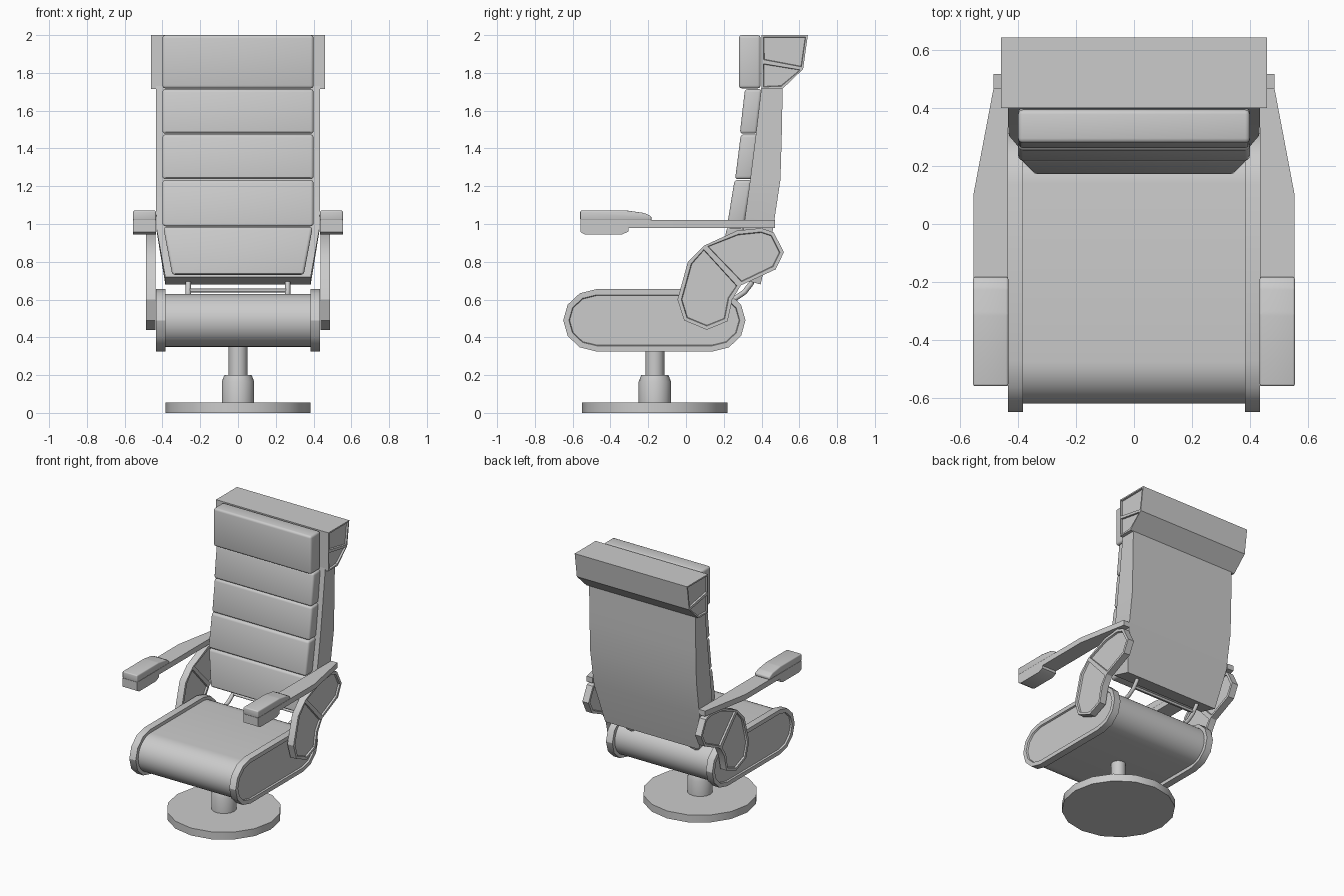
import bpy, bmesh
from math import sin, cos, pi

if "Cube" in bpy.data.objects:
    bpy.data.objects.remove(bpy.data.objects["Cube"])


def finish(name, bm, mirror=False):
    bmesh.ops.recalc_face_normals(bm, faces=bm.faces)
    me = bpy.data.meshes.new(name)
    bm.to_mesh(me)
    bm.free()
    ob = bpy.data.objects.new(name, me)
    bpy.context.collection.objects.link(ob)
    if mirror:
        ob.modifiers.new("mirror", 'MIRROR').use_axis = (True, False, False)
    return ob


def bevel(bm, width, seg=3):
    bmesh.ops.bevel(bm, geom=bm.edges[:], offset=width, segments=seg,
                    affect='EDGES', profile=0.5, clamp_overlap=True)


def prism(name, profile, x0, x1, split=None, rim=0, mirror=False, soft=0):
    """Extrude a (y, z) profile along x; caps may be split and recessed."""
    bm = bmesh.new()
    rings = [[bm.verts.new((x, y, z)) for y, z in profile] for x in (x0, x1)]
    n, caps = len(profile), []
    for k in range(n):
        m = (k + 1) % n
        bm.faces.new((rings[0][k], rings[0][m], rings[1][m], rings[1][k]))
    for r in rings:
        loops = [r]
        if split:
            i, j = split
            loops = [r[i:j + 1], r[j:] + r[:i + 1]]
        caps += [bm.faces.new(l) for l in loops]
    bmesh.ops.recalc_face_normals(bm, faces=bm.faces)
    if rim:
        bmesh.ops.inset_individual(bm, faces=caps, thickness=rim, depth=0)
        bmesh.ops.inset_individual(bm, faces=caps, thickness=0.004, depth=-0.012)
    if soft:
        bevel(bm, soft)
    return finish(name, bm, mirror)


def loft(name, rows, soft=0):
    """Stack of rectangles; row = (half width, y front, z front, y back, z back)."""
    bm = bmesh.new()
    rings = [[bm.verts.new(p) for p in ((-w, yf, zf), (w, yf, zf), (w, yb, zb), (-w, yb, zb))]
             for w, yf, zf, yb, zb in rows]
    for a, b in zip(rings, rings[1:]):
        for k in range(4):
            m = (k + 1) % 4
            bm.faces.new((a[k], a[m], b[m], b[k]))
    bm.faces.new(rings[0])
    bm.faces.new(rings[-1])
    bmesh.ops.recalc_face_normals(bm, faces=bm.faces)
    if soft:
        bevel(bm, soft)
    return finish(name, bm)


def lathe(name, rings, y, sides):
    """Turned part from (radius, z) rings."""
    bm = bmesh.new()
    loops = [[bm.verts.new((r * cos(2 * pi * k / sides), y + r * sin(2 * pi * k / sides), z))
              for k in range(sides)] for r, z in rings]
    for a, b in zip(loops, loops[1:]):
        for k in range(sides):
            m = (k + 1) % sides
            bm.faces.new((a[k], a[m], b[m], b[k]))
    bm.faces.new(loops[0])
    bm.faces.new(loops[-1])
    return finish(name, bm)


def stadium(y0, y1, zc, ry, rz, seg):
    pts = []
    for c, start in ((y1, -pi / 2), (y0, pi / 2)):
        for k in range(2 * seg + 1):
            a = start + pi * k / (2 * seg)
            pts.append((c + ry * cos(a), zc + rz * sin(a)))
    return pts


def tube(name, points, r):
    cu = bpy.data.curves.new(name, 'CURVE')
    cu.dimensions = '3D'
    cu.bevel_depth, cu.bevel_resolution, cu.use_fill_caps = r, 2, True
    sp = cu.splines.new('POLY')
    sp.points.add(len(points) - 1)
    for p, co in zip(sp.points, points):
        p.co = (*co, 1)
    bpy.context.collection.objects.link(bpy.data.objects.new(name, cu))


# Pedestal
lathe("base_disc", [(0.385, 0), (0.385, 0.055)], -0.165, 16)
lathe("pedestal_sleeve", [(0.086, 0.05), (0.086, 0.165), (0.072, 0.2)], -0.165, 16)
lathe("pedestal_column", [(0.05, 0.19), (0.05, 0.37)], -0.165, 16)

# Seat cushion and recessed side panels
prism("seat_cushion", stadium(-0.475, 0.14, 0.49, 0.145, 0.14, 8), -0.39, 0.39)
prism("seat_side_panel", stadium(-0.475, 0.14, 0.49, 0.175, 0.165, 3),
      0.383, 0.435, rim=0.03, mirror=True)

# Bent hinge plates joining seat, arms and back
plate = [(0.095, 0.885), (0.01, 0.80), (-0.045, 0.6), (-0.01, 0.49), (0.11, 0.44), (0.22, 0.485),
         (0.245, 0.6), (0.29, 0.675), (0.475, 0.76), (0.518, 0.85), (0.465, 0.955), (0.4, 0.978), (0.27, 0.965)]
prism("hinge_plate", plate, 0.436, 0.486, split=(0, 7), rim=0.02, mirror=True)

# Arm bar (tapered plan), front grip block and pad
bm = bmesh.new()
plan = [(0.435, -0.558), (0.555, -0.558), (0.555, 0.1), (0.485, 0.47), (0.435, 0.47)]
lo, hi = [[bm.verts.new((x, y, z)) for x, y in plan] for z in (0.98, 1.02)]
bm.faces.new(lo)
bm.faces.new(hi)
for k in range(5):
    m = (k + 1) % 5
    bm.faces.new((lo[k], lo[m], hi[m], hi[k]))
finish("arm_bar", bm, True)
prism("arm_grip", [(-0.558, 0.985), (-0.558, 0.957), (-0.535, 0.944), (-0.34, 0.944),
                   (-0.305, 0.96), (-0.305, 0.985)], 0.435, 0.555, mirror=True)
prism("arm_pad", [(-0.56, 1.018), (-0.56, 1.071), (-0.31, 1.071), (-0.22, 1.058), (-0.183, 1.04),
                  (-0.183, 1.018)], 0.434, 0.556, mirror=True, soft=0.008)

# Back shell
loft("back_shell", [(0.385, 0.25, 0.72, 0.395, 0.68), (0.432, 0.305, 0.98, 0.46, 0.97),
                    (0.435, 0.34, 1.235, 0.50, 1.235), (0.435, 0.37, 1.475, 0.507, 1.475),
                    (0.435, 0.40, 1.73, 0.512, 1.73)])

# Back cushions, bottom to top
pads = [((0.348, 0.17, 0.73), (0.396, 0.217, 0.984)), ((0.4, 0.217, 0.988), (0.4, 0.257, 1.233)),
        ((0.4, 0.26, 1.237), (0.4, 0.29, 1.474)), ((0.4, 0.285, 1.478), (0.4, 0.312, 1.714)),
        ((0.4, 0.28, 1.718), (0.4, 0.28, 2.0))]
for i, ((wb, yb, zb), (wt, yt, zt)) in enumerate(pads):
    d = 0.115 if i == 4 else 0.09
    loft("head_cushion" if i == 4 else f"back_cushion_{i + 1}",
         [(wb, yb, zb, yb + d, zb), (wt, yt, zt, yt + d, zt)], soft=0.016)

# Headrest housing with recessed ends
prism("headrest", [(0.4, 1.86), (0.4, 1.715), (0.51, 1.715), (0.62, 1.82), (0.645, 2.0), (0.4, 2.0)],
      -0.46, 0.46, split=(0, 3), rim=0.015)

# Curved rods and cross bar between seat and back
for s, side in ((-1, "left"), (1, "right")):
    tube("back_rod_" + side, [(s * 0.263, y, z) for y, z in
         ((0.2, 0.59), (0.26, 0.605), (0.31, 0.64), (0.345, 0.685), (0.36, 0.74))], 0.014)
tube("cross_bar", [(-0.263, 0.315, 0.648), (0.263, 0.315, 0.648)], 0.01)

# Smooth rounded surfaces, keep hard edges
bpy.ops.object.select_all(action='DESELECT')
for ob in bpy.data.objects:
    if ob.type == 'MESH':
        ob.select_set(True)
        bpy.context.view_layer.objects.active = ob
bpy.ops.object.shade_smooth_by_angle(angle=0.55)
